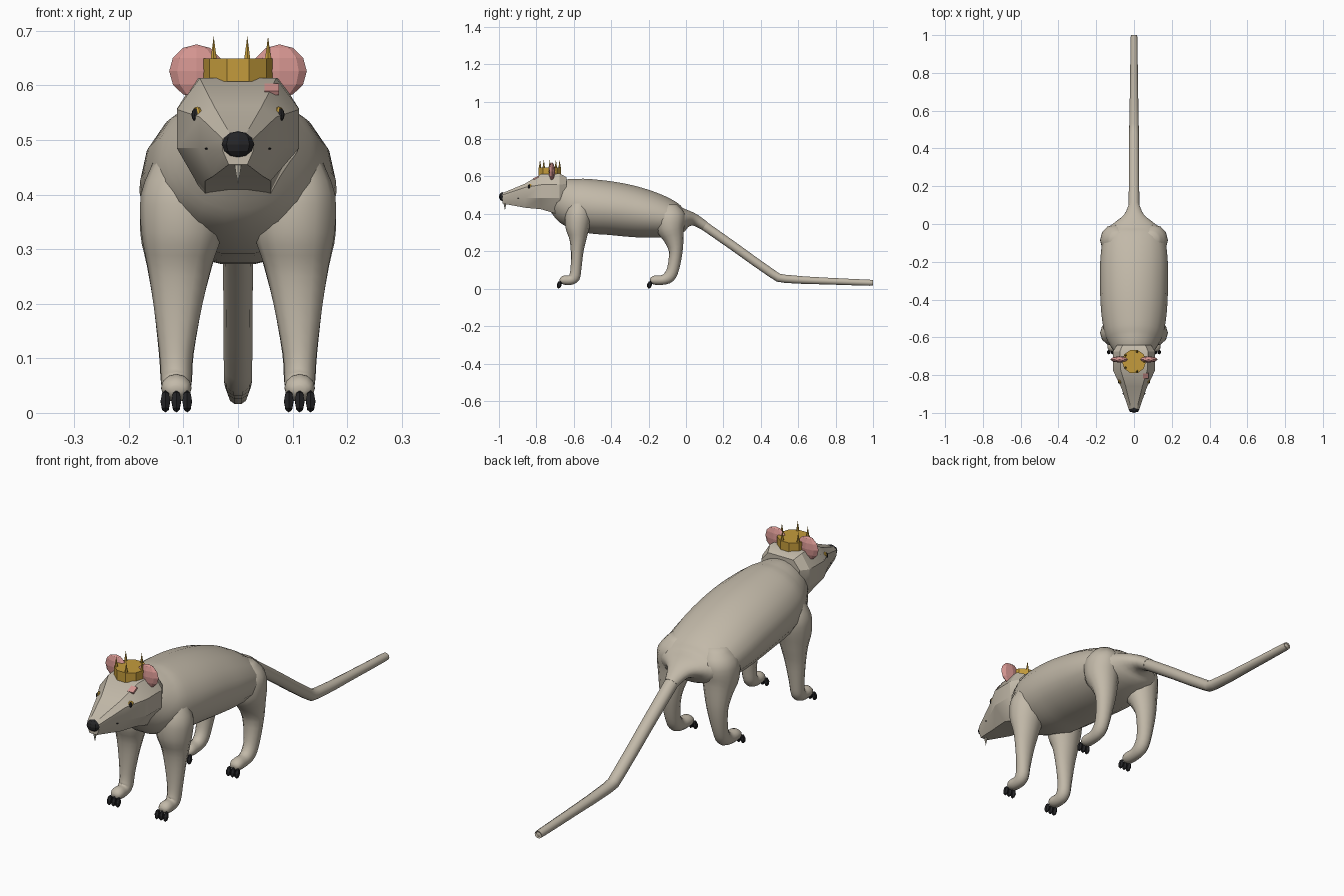
import bpy, bmesh, math
from mathutils import Vector, Matrix


def material(name, rgb):
    m = bpy.data.materials.new(name)
    m.diffuse_color = (*rgb, 1)
    return m


FUR = material("fur_taupe", (0.54, 0.485, 0.395))
PINK = material("ear_pink", (0.66, 0.30, 0.28))
GOLD = material("gold", (0.55, 0.33, 0.045))
BLACK = material("black", (0.018, 0.018, 0.02))
IVORY = material("tooth_ivory", (0.62, 0.58, 0.48))


def finish(name, bm, mat, angle=None):
    bmesh.ops.recalc_face_normals(bm, faces=bm.faces)
    me = bpy.data.meshes.new(name)
    bm.to_mesh(me)
    bm.free()
    me.materials.append(mat)
    ob = bpy.data.objects.new(name, me)
    bpy.context.collection.objects.link(ob)
    if angle:
        bpy.ops.object.select_all(action='DESELECT')
        ob.select_set(True)
        bpy.context.view_layer.objects.active = ob
        bpy.ops.object.shade_smooth_by_angle(angle=math.radians(angle))
    return ob


def skin(bm, rings):
    """Bridge a list of equal-length point rings and cap both ends."""
    vs = [[bm.verts.new(p) for p in r] for r in rings]
    n = len(vs[0])
    for a, b in zip(vs, vs[1:]):
        for i in range(n):
            j = (i + 1) % n
            bm.faces.new((a[i], a[j], b[j], b[i]))
    bm.faces.new(vs[0])
    bm.faces.new(vs[-1])


def spline(pts, steps):
    """Catmull-Rom resampling of (x, y, z, half width, half depth) stations."""
    p = [Vector(q) for q in pts]
    p = [p[0]] + p + [p[-1]]
    out = []
    for a, b, c, d in zip(p, p[1:], p[2:], p[3:]):
        for k in range(steps):
            t = k / steps
            out.append(0.5 * (2 * b + (c - a) * t + (2 * a - 5 * b + 4 * c - d) * t * t
                              + (3 * b - a - 3 * c + d) * t ** 3))
    return out + [p[-1]]


def tube(name, pts, sides=14, steps=3):
    st = spline(pts, steps)
    cs = [Vector(s[:3]) for s in st]
    rings = []
    for i, s in enumerate(st):
        t = cs[min(i + 1, len(cs) - 1)] - cs[max(i - 1, 0)]
        up = Vector((1, 0, 0)).cross(t).normalized()
        rings.append([cs[i] + Vector((s[3] * math.cos(a), 0, 0)) + up * s[4] * math.sin(a)
                      for a in (2 * math.pi * k / sides for k in range(sides))])
    bm = bmesh.new()
    skin(bm, rings)
    return finish(name, bm, FUR, 50)


def ball(name, loc, size, mat, u=8, v=6, angle=None, rot=None):
    bm = bmesh.new()
    m = Matrix.Translation(loc) @ (rot or Matrix()) @ Matrix.Diagonal((*size, 1))
    bmesh.ops.create_uvsphere(bm, u_segments=u, v_segments=v, radius=1, matrix=m)
    return finish(name, bm, mat, angle)


def cone(name, loc, r1, r2, h, sides, mat, rot=None):
    bm = bmesh.new()
    m = Matrix.Translation(loc) @ (rot or Matrix())
    bmesh.ops.create_cone(bm, cap_ends=True, segments=sides, radius1=r1, radius2=r2,
                          depth=h, matrix=m)
    return finish(name, bm, mat)


# Body, flowing from neck to rump
tube("body", [
    (0, -0.70, 0.500, 0.085, 0.085),
    (0, -0.65, 0.480, 0.120, 0.118),
    (0, -0.59, 0.457, 0.152, 0.138),
    (0, -0.50, 0.440, 0.170, 0.147),
    (0, -0.40, 0.430, 0.178, 0.145),
    (0, -0.30, 0.415, 0.180, 0.140),
    (0, -0.20, 0.397, 0.179, 0.128),
    (0, -0.10, 0.378, 0.168, 0.106),
    (0, -0.03, 0.370, 0.145, 0.076),
    (0, 0.01, 0.374, 0.100, 0.047),
    (0, 0.05, 0.366, 0.052, 0.032),
    (0, 0.10, 0.336, 0.029, 0.026)], sides=18)

# Tail, sloping down and then trailing flat
tube("tail", [
    (0, 0.05, 0.370, 0.029, 0.026),
    (0, 0.26, 0.223, 0.027, 0.025),
    (0, 0.46, 0.081, 0.026, 0.024),
    (0, 0.53, 0.053, 0.025, 0.023),
    (0, 0.75, 0.041, 0.021, 0.019),
    (0, 0.98, 0.032, 0.018, 0.017),
    (0, 0.993, 0.032, 0.015, 0.014),
    (0, 1.0, 0.032, 0.008, 0.008)], sides=10, steps=2)

# Legs with bent feet: (x, y, z, half width, half depth)
FRONT = [(0.095, -0.570, 0.46, 0.060, 0.050),
         (0.102, -0.575, 0.40, 0.076, 0.070),
         (0.103, -0.580, 0.33, 0.074, 0.065),
         (0.107, -0.578, 0.27, 0.059, 0.047),
         (0.110, -0.582, 0.20, 0.045, 0.034),
         (0.113, -0.588, 0.11, 0.031, 0.029),
         (0.113, -0.597, 0.062, 0.028, 0.030),
         (0.113, -0.620, 0.046, 0.027, 0.026),
         (0.113, -0.650, 0.046, 0.028, 0.025),
         (0.113, -0.668, 0.043, 0.022, 0.017),
         (0.113, -0.675, 0.042, 0.010, 0.008)]
HIND = [(0.085, -0.085, 0.45, 0.045, 0.040),
        (0.100, -0.085, 0.40, 0.073, 0.080),
        (0.105, -0.083, 0.33, 0.074, 0.077),
        (0.107, -0.066, 0.27, 0.060, 0.055),
        (0.110, -0.055, 0.20, 0.045, 0.037),
        (0.113, -0.068, 0.11, 0.032, 0.032),
        (0.113, -0.090, 0.064, 0.029, 0.032),
        (0.113, -0.125, 0.047, 0.027, 0.026),
        (0.113, -0.165, 0.046, 0.028, 0.025),
        (0.113, -0.185, 0.043, 0.022, 0.017),
        (0.113, -0.192, 0.042, 0.010, 0.008)]
for label, leg in (("front", FRONT), ("hind", HIND)):
    for side, s in (("left", 1), ("right", -1)):
        tube(f"{label}_leg_{side}", [(s * p[0], *p[1:]) for p in leg], sides=12)
        # Three claws per foot
        toe = leg[-1][1]
        for k in (-1, 0, 1):
            ball(f"{label}_claw_{side}_{k + 2}", (s * 0.113 + k * 0.02, toe - 0.003, 0.021),
                 (0.010, 0.013, 0.021), BLACK, u=6, v=4,
                 rot=Matrix.Rotation(math.radians(-15), 4, 'X'))

# Faceted head: y, top half width, cheek half width, bottom half width,
# then z of top, upper cheek, lower cheek, bottom
HEAD = [(-0.64, 0.060, 0.090, 0.055, 0.597, 0.560, 0.480, 0.385),
        (-0.675, 0.075, 0.112, 0.060, 0.615, 0.557, 0.485, 0.395),
        (-0.775, 0.070, 0.112, 0.060, 0.613, 0.556, 0.485, 0.425),
        (-0.86, 0.044, 0.070, 0.046, 0.562, 0.542, 0.485, 0.433),
        (-0.98, 0.015, 0.028, 0.017, 0.512, 0.502, 0.480, 0.455)]
bm = bmesh.new()
rings = []
for y, tw, cw, bw, zt, zh, zl, zb in HEAD:
    half = [(tw, zt), (cw, zh), (cw, zl), (bw, zb)]
    rings.append([(x, y, z) for x, z in half] + [(-x, y, z) for x, z in reversed(half)])
skin(bm, rings)
finish("head", bm, FUR, 30)

# Nose and front tooth
ball("nose", (0, -0.979, 0.492), (0.030, 0.021, 0.024), BLACK, u=8, v=6)
cone("front_tooth", (0, -0.968, 0.440), 0.0, 0.009, 0.045, 6, IVORY)

# Ears, eyes and whisker spots
for side, s in (("left", 1), ("right", -1)):
    ball(f"ear_{side}", (s * 0.076, -0.717, 0.626), (0.050, 0.017, 0.049), PINK, u=8, v=6)
    turn = Matrix.Rotation(s * math.radians(58), 4, 'Z')
    ball(f"eye_rim_{side}", (s * 0.075, -0.834, 0.546), (0.014, 0.008, 0.015), GOLD,
         u=10, v=6, rot=turn)
    ball(f"pupil_{side}", (s * 0.0775, -0.838, 0.546), (0.008, 0.008, 0.012), BLACK,
         u=8, v=6, rot=turn)
    ball(f"whisker_spot_{side}", (s * 0.056, -0.897, 0.484), (0.006, 0.005, 0.002), BLACK,
         u=6, v=4)

# Small brow mark on one side
bm = bmesh.new()
bmesh.ops.create_cube(bm, size=1, matrix=Matrix.Translation((0.062, -0.802, 0.593))
                      @ Matrix.Rotation(math.radians(28), 4, 'X')
                      @ Matrix.Diagonal((0.027, 0.030, 0.008, 1)))
finish("brow_mark", bm, PINK)

# Crown: band and five thin spikes
CY = -0.728
cone("crown_band", (0, CY, 0.628), 0.064, 0.064, 0.042, 10, GOLD,
     Matrix.Rotation(math.radians(18), 4, 'Z'))
for k in range(5):
    a = 2 * math.pi * k / 5
    cone(f"crown_spike_{k + 1}", (0.055 * math.cos(a), CY + 0.055 * math.sin(a), 0.664),
         0.008, 0.0, 0.052, 6, GOLD)
